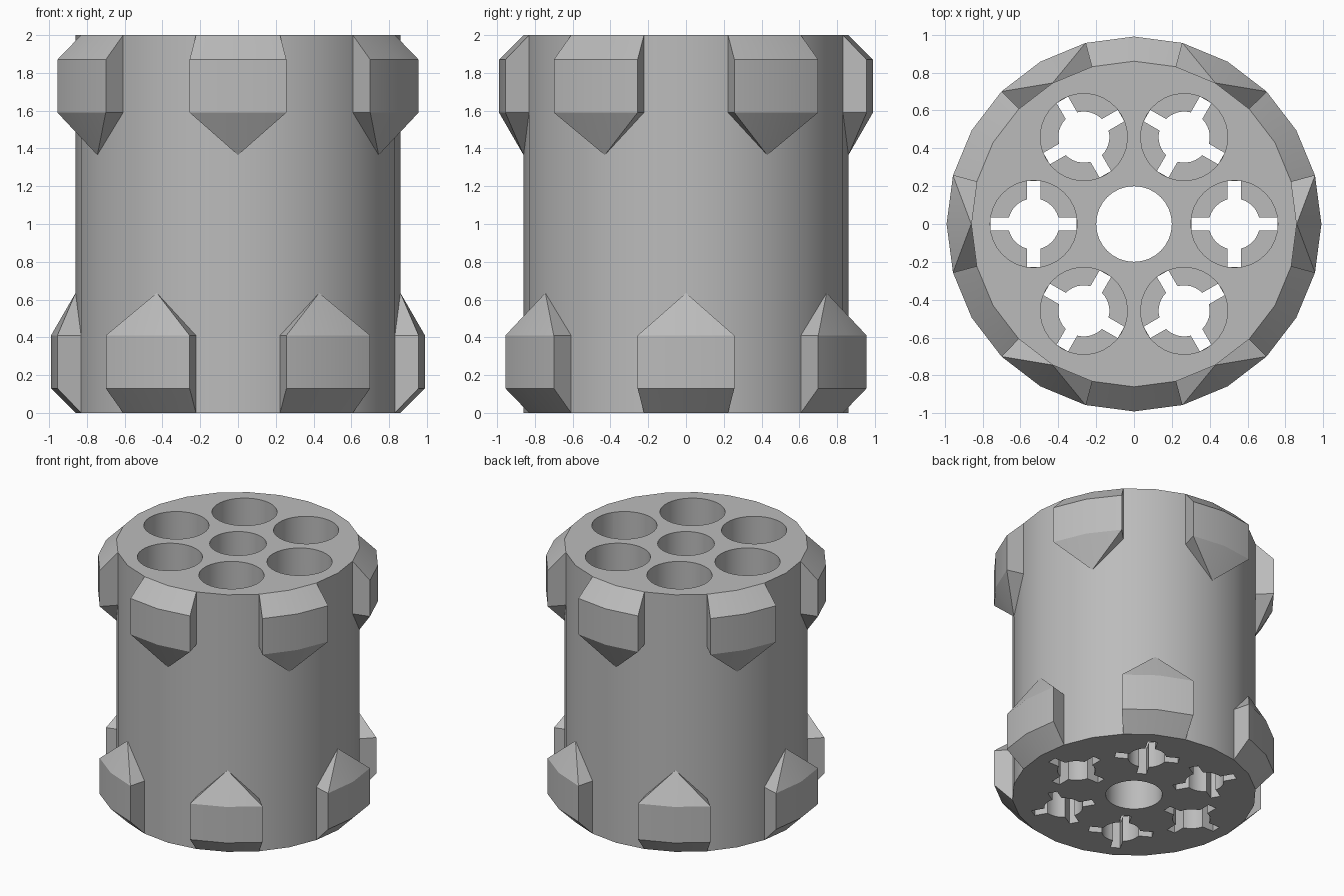
import bpy
import bmesh
from math import sin, cos, asin, radians, pi
from mathutils import Matrix

HEIGHT = 2.0
BODY_R, LUG_R = 0.86, 0.99
CHAMBER_R, CHAMBER_RING = 0.23, 0.53
FLOOR = 0.2  # thickness of the slotted chamber floors

if "Cube" in bpy.data.objects:
    bpy.data.objects.remove(bpy.data.objects["Cube"], do_unlink=True)

steel = bpy.data.materials.new("grey steel")
steel.use_nodes = True
GREY = (0.5, 0.5, 0.5, 1)
steel.diffuse_color = GREY
steel.node_tree.nodes["Principled BSDF"].inputs["Base Color"].default_value = GREY


def polar(r, degrees, z):
    a = radians(degrees)
    return (r * cos(a), r * sin(a), z)


def circle(r, sides):
    return [polar(r, 360 * i / sides, 0)[:2] for i in range(sides)]


def star(r, reach, half):
    """Round hole with four straight arms."""
    a0 = asin(half / r)
    quarter = [(reach, -half), (reach, half)]
    for i in range(7):
        a = a0 + (pi / 2 - 2 * a0) * i / 6
        quarter.append((r * cos(a), r * sin(a)))
    pts = []
    for q in range(4):
        c, s = cos(q * pi / 2), sin(q * pi / 2)
        pts += [(x * c - y * s, x * s + y * c) for x, y in quarter]
    return pts


def add_prism(bm, outline, z0, z1, matrix=Matrix()):
    """Closed extrusion of a flat outline."""
    low = [bm.verts.new(matrix @ Matrix.Translation((x, y, z0)).translation) for x, y in outline]
    high = [bm.verts.new(matrix @ Matrix.Translation((x, y, z1)).translation) for x, y in outline]
    bm.faces.new(low[::-1])
    bm.faces.new(high)
    for i in range(len(low)):
        j = (i + 1) % len(low)
        bm.faces.new((low[i], low[j], high[j], high[i]))


def make_object(name, bm):
    bm.normal_update()
    mesh = bpy.data.meshes.new(name)
    bm.to_mesh(mesh)
    bm.free()
    mesh.materials.append(steel)
    obj = bpy.data.objects.new(name, mesh)
    bpy.context.collection.objects.link(obj)
    return obj


def activate(obj):
    bpy.ops.object.select_all(action='DESELECT')
    obj.select_set(True)
    bpy.context.view_layer.objects.active = obj


def smooth(obj):
    activate(obj)
    bpy.ops.object.shade_smooth_by_angle(angle=radians(25))


def cut(target, cutter):
    cutter.hide_render = True
    mod = target.modifiers.new("cut", 'BOOLEAN')
    mod.operation, mod.solver, mod.object = 'DIFFERENCE', 'EXACT', cutter
    activate(target)
    bpy.ops.object.modifier_apply(modifier=mod.name)
    bpy.data.objects.remove(cutter, do_unlink=True)


# Drum body
bm = bmesh.new()
add_prism(bm, circle(BODY_R, 24), 0, HEIGHT)
body = make_object("drum_body", bm)

# Six chambers and the centre bore, then the slotted floor openings
chambers, stars = bmesh.new(), bmesh.new()
add_prism(chambers, circle(0.2, 32), -0.1, HEIGHT + 0.1)
for k in range(6):
    place = Matrix.Rotation(k * pi / 3, 4, 'Z') @ Matrix.Translation((CHAMBER_RING, 0, 0))
    add_prism(chambers, circle(CHAMBER_R, 32), FLOOR, HEIGHT + 0.1, place)
    add_prism(stars, star(0.135, CHAMBER_R - 0.003, 0.035), -0.1, FLOOR + 0.1, place)
cut(body, make_object("chamber_cutter", chambers))
cut(body, make_object("floor_cutter", stars))
smooth(body)


def make_lug(name, centre, flip):
    """Raised lug: bevel at the drum end, pointed tip toward the middle."""
    bm = bmesh.new()

    def row(r, z):
        z = HEIGHT - z if flip else z
        return [bm.verts.new(polar(r, centre + d, z)) for d in (-15, 0, 15)]

    rim, low, high = row(BODY_R, 0), row(LUG_R, 0.13), row(LUG_R, 0.41)
    shoulder = row(BODY_R, 0.41)
    tip = row(BODY_R, 0.635)[1]
    for i in (0, 1):
        bm.faces.new((rim[i], rim[i + 1], low[i + 1], low[i]))
        bm.faces.new((low[i], low[i + 1], high[i + 1], high[i]))
        bm.faces.new((high[i], high[i + 1], tip))
    bm.faces.new((rim[0], low[0], high[0], shoulder[0]))
    bm.faces.new((shoulder[2], high[2], low[2], rim[2]))
    bm.faces.new((shoulder[0], high[0], tip))
    bm.faces.new((high[2], shoulder[2], tip))
    bmesh.ops.delete(bm, geom=[v for v in bm.verts if not v.link_faces], context='VERTS')
    if flip:
        bmesh.ops.reverse_faces(bm, faces=bm.faces[:])
    smooth(make_object(name, bm))


# Two staggered rings of lugs
for k in range(6):
    make_lug(f"lower_lug_{k + 1}", 60 * k, False)
    make_lug(f"upper_lug_{k + 1}", 60 * k + 30, True)
